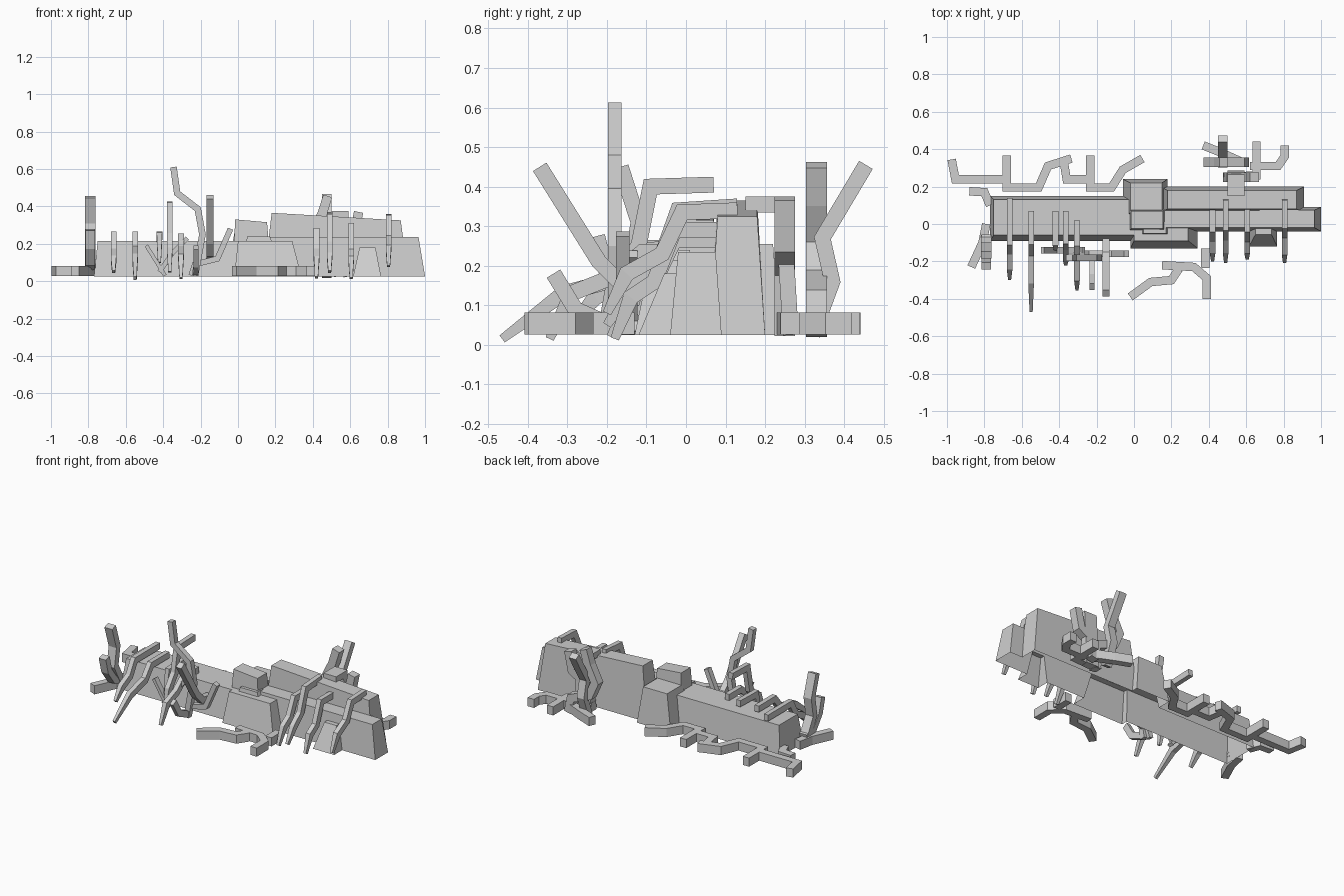
import bpy, bmesh
from mathutils import Vector

cube = bpy.data.objects.get("Cube")
if cube:
    bpy.data.objects.remove(cube, do_unlink=True)

stone = bpy.data.materials.new("stone_grey")
stone.use_nodes = True
GREY = (0.62, 0.62, 0.62, 1)
stone.diffuse_color = GREY
stone.node_tree.nodes["Principled BSDF"].inputs["Base Color"].default_value = GREY
BASE = 0.025


def finish(name, bm):
    bmesh.ops.recalc_face_normals(bm, faces=bm.faces)
    mesh = bpy.data.meshes.new(name)
    bm.to_mesh(mesh)
    bm.free()
    mesh.materials.append(stone)
    obj = bpy.data.objects.new(name, mesh)
    bpy.context.collection.objects.link(obj)
    return obj


def block(name, x, y, top, x_top, y_top):
    """Wall block with battered sides; top gives the height at each end."""
    bm = bmesh.new()
    bmesh.ops.create_cube(bm, size=1)
    for v in bm.verts:
        i, j = int(v.co.x > 0), int(v.co.y > 0)
        if v.co.z > 0:
            v.co = (x_top[i], y_top[j], top[i])
        else:
            v.co = (x[i], y[j], BASE)
    return finish(name, bm)


def vine(name, plane, offset, pts, thick=0.04, depth=0.05, tip=1.0):
    """Square limb with mitred bends, drawn in one plane."""
    place = {"xy": lambda a, b, c: (a, b, c),
             "xz": lambda a, b, c: (a, c, b),
             "yz": lambda a, b, c: (c, a, b)}[plane]
    pts = [Vector(p) for p in pts]
    dirs = [(b - a).normalized() for a, b in zip(pts, pts[1:])]
    bm = bmesh.new()
    rings = []
    for i, p in enumerate(pts):
        d0, d1 = dirs[max(i - 1, 0)], dirs[min(i, len(dirs) - 1)]
        n0, n1 = Vector((-d0.y, d0.x)), Vector((-d1.y, d1.x))
        n = (n0 + n1).normalized()
        s = 1 if i < len(pts) - 1 else tip
        n *= thick / 2 * s / max(n.dot(n0), 0.5)
        h = depth / 2 * s
        rings.append([bm.verts.new(place(q.x, q.y, offset + c)) for q, c in
                      ((p + n, h), (p + n, -h), (p - n, -h), (p - n, h))])
    for a, b in zip(rings, rings[1:]):
        for k in range(4):
            m = (k + 1) % 4
            bm.faces.new((a[k], a[m], b[m], b[k]))
    bm.faces.new(rings[0])
    bm.faces.new(rings[-1])
    finish(name, bm)


# Ruined wall sections, merged into one shell that is open below
wall = block("ruined_wall", (-.77, .15), (-.09, .15), (.215, .215), (-.75, .15), (-.06, .13))
sections = [
    block("front_buttress", (-.02, .34), (-.13, 0), (.215, .215), (0, .29), (-.09, 0)),
    block("tower", (-.06, .18), (.03, .24), (.255, .255), (-.02, .15), (.06, .22)),
    block("tower_step", (-.03, .18), (-.045, .09), (.33, .315), (-.015, .155), (-.025, .07)),
    block("tower_ledge", (.0, .25), (-.08, .01), (.24, .24), (.05, .17), (-.05, .01)),
    block("tall_wall", (.14, .91), (.06, .2), (.365, .325), (.18, .87), (.08, .18)),
    block("stepped_wall", (.145, 1), (-.04, .09), (.235, .235), (.155, .965), (-.02, .075)),
    block("small_buttress", (.615, .765), (-.12, -.015), (.18, .18), (.65, .735), (-.055, -.015)),
]
for section in sections:
    union = wall.modifiers.new("join", "BOOLEAN")
    union.operation = "UNION"
    union.solver = "EXACT"
    union.object = section
joined = wall.evaluated_get(bpy.context.evaluated_depsgraph_get())
bm = bmesh.new()
bm.from_mesh(joined.to_mesh())
under = [f for f in bm.faces if all(v.co.z < BASE + .001 for v in f.verts)]
bmesh.ops.delete(bm, geom=under, context="FACES")
wall.modifiers.clear()
bm.to_mesh(wall.data)
bm.free()
for section in sections:
    bpy.data.objects.remove(section, do_unlink=True)

# Vines hanging over the front of the wall
hanging = {
    -.665: [(.14, .245), (-.1, .245), (-.15, .16), (-.23, .12), (-.29, .05)],
    -.55: [(.07, .245), (-.1, .245), (-.16, .17), (-.31, .13), (-.465, .015)],
    -.42: [(.07, .245), (-.1, .24), (-.13, .1)],
    -.365: [(.07, .405), (-.09, .4), (-.12, .25), (-.18, .17), (-.21, .05)],
    -.305: [(.02, .235), (-.11, .235), (-.19, .17), (-.29, .13), (-.345, .015)],
    .42: [(.1, .265), (-.03, .265), (-.08, .16), (-.14, .12), (-.19, .02)],
    .49: [(.13, .35), (-.02, .34), (-.07, .2), (-.14, .14), (-.2, .05)],
    .605: [(.09, .29), (-.03, .29), (-.08, .16), (-.14, .12), (-.18, .015)],
    .805: [(.13, .34), (-.01, .335), (-.06, .23), (-.15, .18), (-.2, .08)],
}
for i, (x, pts) in enumerate(hanging.items()):
    vine(f"hanging_vine_{i + 1}", "yz", x, pts, .04, .03, tip=.55)

# Vines lying on the ground
ground = [
    [(-.975, .345), (-.955, .24), (-.66, .24)],
    [(-.68, .365), (-.68, .195), (-.51, .195), (-.46, .31), (-.335, .35)],
    [(-.375, .33), (-.36, .24), (-.23, .24)],
    [(-.235, .365), (-.235, .195), (-.12, .195), (-.06, .29), (.045, .35)],
    [(-.88, .175), (-.8, .17), (-.77, .1)],
    [(-.87, -.23), (-.81, -.1), (-.79, 0)],
    [(.805, .42), (.805, .36), (.77, .31), (.62, .31)],
    [(.655, .44), (.655, .26), (.48, .25)],
    [(.37, .42), (.47, .38), (.58, .33)],
    [(-.02, -.39), (.09, -.31), (.2, -.3), (.24, -.24)],
    [(.15, -.22), (.32, -.23), (.39, -.29), (.39, -.4)],
    [(.38, -.13), (.38, -.235)],
]
for i, pts in enumerate(ground):
    vine(f"ground_vine_{i + 1}", "xy", .054, pts, .045, .055)

# Upright vines spreading sideways
sideways = [
    (-.18, [(-.345, .61), (-.325, .47), (-.215, .385), (-.19, .25), (-.23, .03)], .035),
    (-.16, [(-.04, .28), (-.11, .12), (-.23, .09), (-.25, .03)], .03),
    (-.14, [(-.27, .23), (-.35, .15), (-.42, .05)], .025),
    (-.14, [(-.39, .03), (-.49, .19)], .02),
    (.33, [(.48, .455), (.45, .36), (.4, .26), (.44, .17), (.57, .12), (.59, .025)], .05),
    (.25, [(.645, .37), (.62, .25), (.52, .19), (.5, .025)], .05),
]
for i, (y, pts, t) in enumerate(sideways):
    vine(f"upright_vine_{i + 1}", "xz", y, pts, t, .035 if y < 0 else .052)

# Upright vines leaning forward or back
leaning = [
    (-.15, [(-.37, .45), (-.22, .21), (-.16, .15), (-.08, .14)], .038),
    (-.79, [(-.165, .45), (-.12, .31), (-.14, .19), (-.08, .08)], .055),
    (-.79, [(-.225, .275), (-.2, .18), (-.14, .1), (-.06, .08)], .05),
    (-.225, [(-.335, .18), (-.28, .09), (-.19, .05)], .025),
    (.475, [(.455, .455), (.345, .27), (.37, .16), (.32, .025)], .05),
    (.545, [(.15, .355), (.245, .355), (.265, .025)], .09),
]
for i, (x, pts, d) in enumerate(leaning):
    vine(f"leaning_vine_{i + 1}", "yz", x, pts, .04, d)
